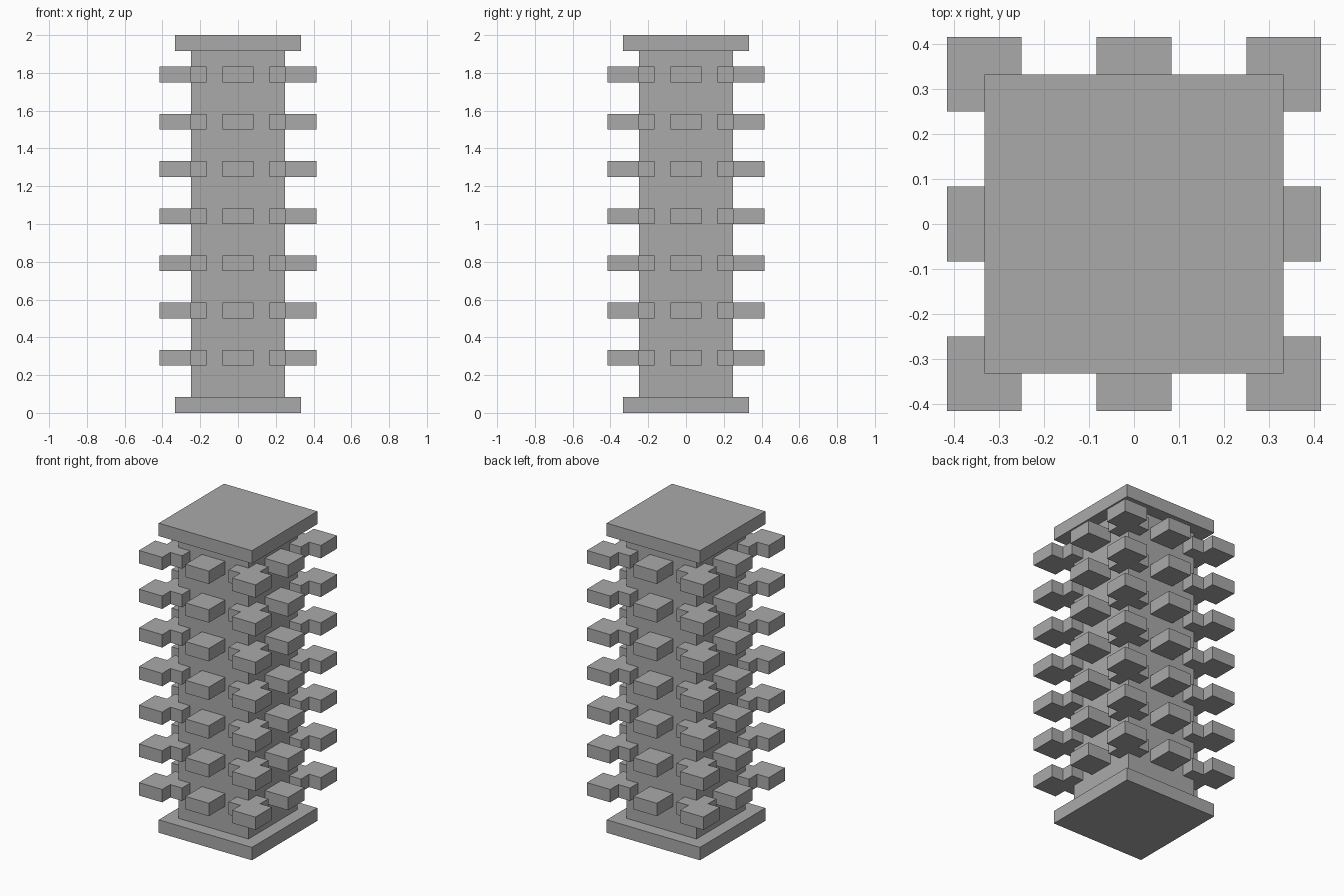
import bpy
import bmesh
from mathutils import Matrix
from math import pi

if "Cube" in bpy.data.objects:
    bpy.data.objects.remove(bpy.data.objects["Cube"], do_unlink=True)

U = 1 / 12          # building module: the tower is 24 modules tall
LEVELS = 7
PITCH = 3           # modules between bracket tiers

stone = bpy.data.materials.new("grey_stone")
stone.use_nodes = True
stone.diffuse_color = (0.4, 0.4, 0.4, 1)
stone.node_tree.nodes["Principled BSDF"].inputs["Base Color"].default_value = (0.4, 0.4, 0.4, 1)


def prism(name, outline, z0, z1, turn=0):
    """Extrude a plan outline (in modules) from z0 to z1, turned about the tower axis."""
    bm = bmesh.new()
    base = bm.faces.new([bm.verts.new((x, y, z0)) for x, y in outline])
    top = bmesh.ops.extrude_face_region(bm, geom=[base])["geom"]
    bmesh.ops.translate(bm, vec=(0, 0, z1 - z0),
                        verts=[g for g in top if isinstance(g, bmesh.types.BMVert)])
    bmesh.ops.recalc_face_normals(bm, faces=bm.faces)
    bm.transform(Matrix.Rotation(turn, 4, "Z") @ Matrix.Scale(U, 4))
    mesh = bpy.data.meshes.new(name)
    bm.to_mesh(mesh)
    bm.free()
    mesh.materials.append(stone)
    obj = bpy.data.objects.new(name, mesh)
    bpy.context.collection.objects.link(obj)
    return obj


def rect(x0, x1, y0, y1):
    return [(x0, y0), (x1, y0), (x1, y1), (x0, y1)]


# Column between two square slabs
prism("base_slab", rect(-4, 4, -4, 4), 0, 1)
prism("column", rect(-3, 3, -3, 3), 1, 23)
prism("top_slab", rect(-4, 4, -4, 4), 23, 24)

# Tiers of side blocks and stepped corner brackets
side = rect(3, 5, -1, 1)
corner = [(2, 2), (4, 2), (4, 3), (5, 3), (5, 5), (3, 5), (3, 4), (2, 4)]
for level in range(LEVELS):
    z = PITCH * (level + 1)
    for k in range(4):
        prism(f"side_block_{level}_{k}", side, z, z + 1, k * pi / 2)
        prism(f"corner_bracket_{level}_{k}", corner, z, z + 1, k * pi / 2)
